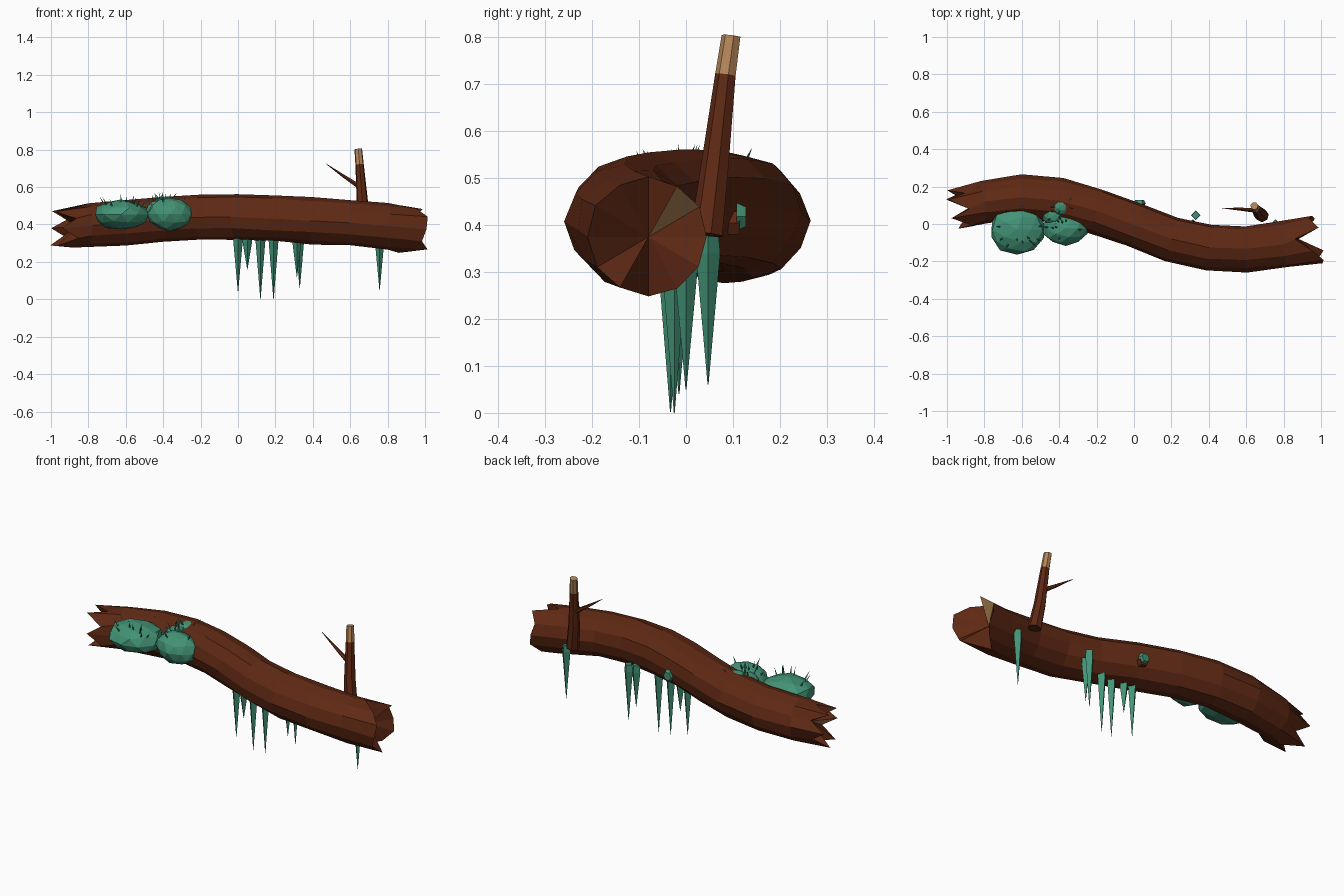
import bpy, bmesh, math, random
from mathutils import Vector, Matrix

random.seed(4)
if "Cube" in bpy.data.objects:
    bpy.data.objects.remove(bpy.data.objects["Cube"])


def material(name, rgb):
    m = bpy.data.materials.new(name)
    m.use_nodes = True
    m.diffuse_color = (*rgb, 1)
    m.node_tree.nodes["Principled BSDF"].inputs["Base Color"].default_value = (*rgb, 1)
    return m


BARK = material("bark brown", (0.115, 0.022, 0.007))
WOOD = material("bare wood", (0.46, 0.24, 0.10))
MOSS = material("moss green", (0.055, 0.29, 0.18))


def finish(bm, name, *mats):
    bmesh.ops.recalc_face_normals(bm, faces=bm.faces)
    mesh = bpy.data.meshes.new(name)
    bm.to_mesh(mesh)
    bm.free()
    for m in mats:
        mesh.materials.append(m)
    ob = bpy.data.objects.new(name, mesh)
    bpy.context.collection.objects.link(ob)
    return ob


def bridge(bm, a, b):
    n = len(a)
    return [bm.faces.new((a[i], a[(i + 1) % n], b[(i + 1) % n], b[i])) for i in range(n)]


def stick(name, points, radii, sides, mats, tip_from=None):
    """Tapered tube; segments from tip_from upward use the second material."""
    bm = bmesh.new()
    pts = [Vector(p) for p in points]
    rot = (pts[-1] - pts[0]).to_track_quat('Z', 'Y')
    rings = []
    for p, r in zip(pts, radii):
        rings.append([bm.verts.new(p + rot @ Vector((r * math.cos(t), r * math.sin(t), 0)))
                      for t in (math.tau * i / sides for i in range(sides))])
    for k in range(len(rings) - 1):
        for f in bridge(bm, rings[k], rings[k + 1]):
            f.material_index = int(tip_from is not None and k >= tip_from)
    bm.faces.new(rings[0])
    bm.faces.new(rings[-1]).material_index = int(tip_from is not None)
    return finish(bm, name, *mats)


# Log: bent twelve-sided trunk with splintered, hollowed ends
SIDES = 12
path = [(-0.94, 0.08, 0.38, 0.105), (-0.8, 0.12, 0.395, 0.113), (-0.6, 0.143, 0.41, 0.118),
        (-0.4, 0.125, 0.425, 0.118), (-0.2, 0.07, 0.438, 0.12), (0.0, -0.005, 0.44, 0.12),
        (0.2, -0.08, 0.432, 0.12), (0.4, -0.126, 0.42, 0.122), (0.6, -0.132, 0.408, 0.122),
        (0.8, -0.11, 0.39, 0.124), (0.94, -0.08, 0.375, 0.128)]
left_cut = [0.03, -0.06, 0.04, -0.06, 0.05, -0.05]
right_cut = [0.04, 0.02, 0.06, -0.08, 0.0, 0.05]
bm = bmesh.new()
rings = []
for k, (x, y, z, r) in enumerate(path):
    a, b = path[max(k - 1, 0)], path[min(k + 1, len(path) - 1)]
    slope = (b[1] - a[1]) / (b[0] - a[0])
    ring = []
    for i in range(SIDES):
        t = math.tau * i / SIDES
        rr = r * random.uniform(0.97, 1.05)
        dy = rr * math.cos(t)
        cut = 0
        if k == 0:
            cut = left_cut[i % 6]
        elif k == len(path) - 1:
            cut = right_cut[i % 6]
        c = 1 / math.sqrt(1 + slope * slope)
        side = -1 if k == 0 else 1
        ring.append(bm.verts.new((x - dy * slope * c + side * cut, y + dy * c, z + rr * math.sin(t))))
    rings.append(ring)
for a, b in zip(rings, rings[1:]):
    bridge(bm, a, b)
for ring, apex, bare in ((rings[0], (-0.86, 0.10, 0.39), 6), (rings[-1], (0.88, -0.08, 0.375), 1)):
    hub = bm.verts.new(apex)
    for i in range(SIDES):
        f = bm.faces.new((ring[i], ring[(i + 1) % SIDES], hub))
        f.material_index = int(i == bare)
finish(bm, "log", BARK, WOOD)

# Broken branch with a side twig
stick("branch", [(0.685, 0.045, 0.38), (0.665, 0.062, 0.52), (0.65, 0.085, 0.72), (0.643, 0.097, 0.803)],
      [0.036, 0.031, 0.023, 0.021], 7, (BARK, WOOD), 2)
stick("side_twig", [(0.66, 0.073, 0.595), (0.57, 0.08, 0.655), (0.47, 0.085, 0.725)],
      [0.014, 0.009, 0.001], 5, (BARK,))

# Short stub on the back, capped with moss
stick("back_stub", [(0.03, 0.07, 0.405), (0.03, 0.115, 0.405)], [0.03, 0.028], 6, (BARK,))
stick("stub_moss", [(0.03, 0.108, 0.418), (0.03, 0.128, 0.418)], [0.034, 0.024], 6, (MOSS,))

# Hanging moss strands: x, y, top, tip
for i, (x, y, top, tip) in enumerate([
        (0.0, -0.015, 0.36, 0.04), (0.05, -0.02, 0.35, 0.16), (0.12, -0.033, 0.35, 0.002),
        (0.19, -0.025, 0.35, 0.0), (0.33, 0.047, 0.38, 0.06), (0.315, 0.0, 0.36, 0.12),
        (0.757, 0.0, 0.36, 0.05)]):
    stick(f"hanging_moss_{i + 1}", [(x, y, top), (x, y, top - 0.04), (x, y, tip)],
          [0.022, 0.026, 0.001], 4, (MOSS,))


# Moss clumps with small blades on top
def clump(name, centre, size, blades):
    bm = bmesh.new()
    bmesh.ops.create_icosphere(bm, subdivisions=2, radius=1)
    for v in bm.verts:
        v.co = Vector(centre) + Vector([c * s for c, s in zip(v.co * random.uniform(0.95, 1.05), size)])
    for _ in range(blades):
        t, h = random.uniform(0, math.tau), random.uniform(0.55, 0.95)
        w = math.sqrt(1 - h * h)
        n = Vector((w * math.cos(t), w * math.sin(t), h))
        base = Vector(centre) + Vector([c * s for c, s in zip(n, size)])
        n = (n + Vector((0, 0, 0.4))).normalized()
        mat = Matrix.Translation(base + n * 0.015) @ n.to_track_quat('Z', 'Y').to_matrix().to_4x4()
        bmesh.ops.create_cone(bm, cap_ends=True, segments=3, radius1=0.006, radius2=0,
                              depth=0.05, matrix=mat)
    finish(bm, name, MOSS)


clump("large_moss", (-0.625, -0.03, 0.452), (0.148, 0.132, 0.08), 12)
clump("small_moss", (-0.365, -0.025, 0.455), (0.122, 0.09, 0.088), 10)
clump("left_moss_lobe", (-0.43, 0.045, 0.47), (0.06, 0.055, 0.06), 2)
clump("top_moss_lobe", (-0.385, 0.10, 0.515), (0.05, 0.055, 0.035), 4)
